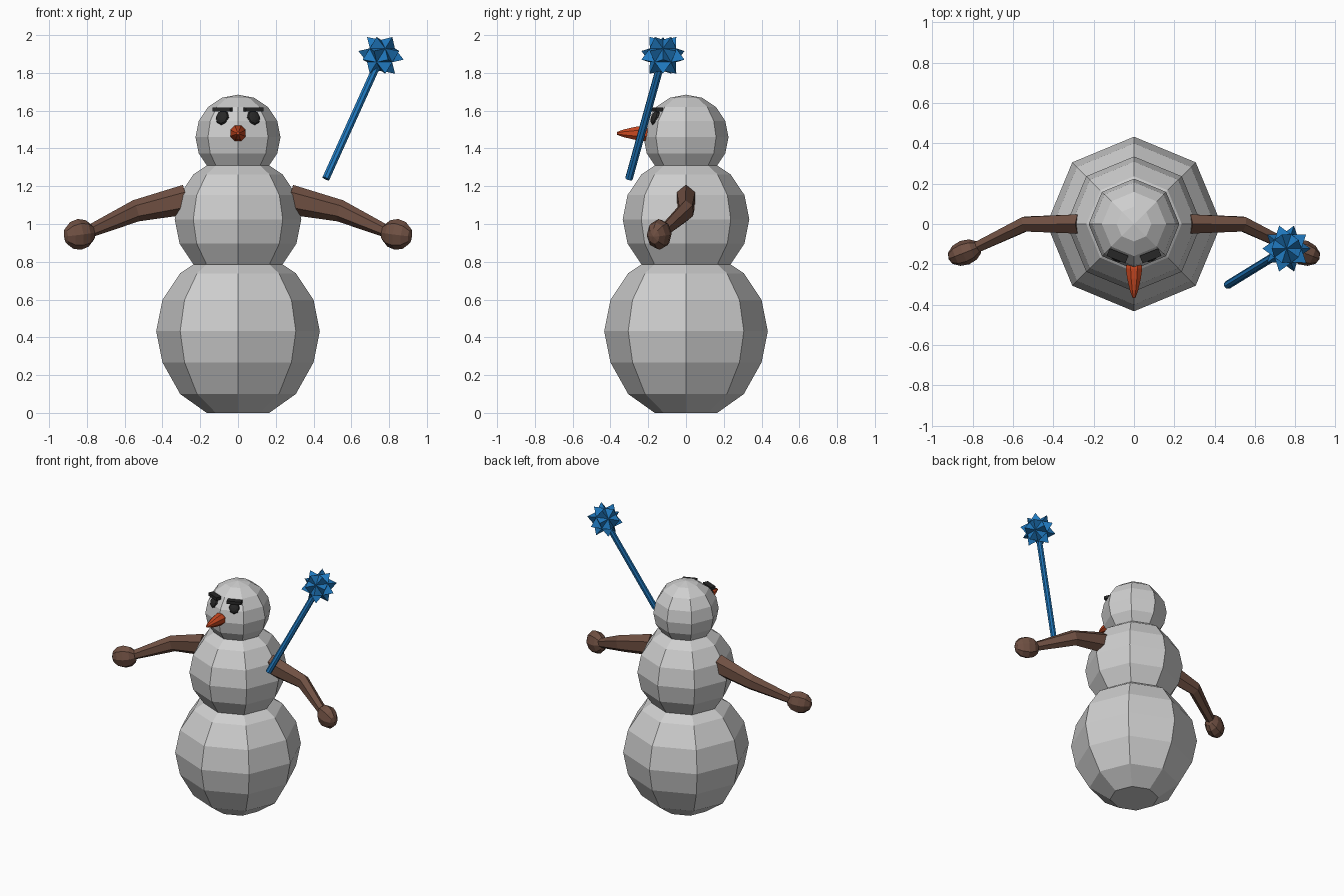
import bpy, bmesh, math
from mathutils import Vector, Matrix

if "Cube" in bpy.data.objects:
    bpy.data.objects.remove(bpy.data.objects["Cube"])


def material(name, rgb):
    m = bpy.data.materials.new(name)
    m.diffuse_color = (*rgb, 1)
    m.use_nodes = True
    m.node_tree.nodes["Principled BSDF"].inputs["Base Color"].default_value = m.diffuse_color
    return m


SNOW = material("snow white", (0.62, 0.62, 0.62))
WOOD = material("branch brown", (0.16, 0.08, 0.055))
BLUE = material("ice blue", (0.014, 0.19, 0.52))
ORANGE = material("carrot orange", (0.58, 0.065, 0.015))
BLACK = material("coal black", (0.02, 0.02, 0.02))


def finish(name, bm, mat):
    bmesh.ops.recalc_face_normals(bm, faces=bm.faces)
    me = bpy.data.meshes.new(name)
    bm.to_mesh(me)
    bm.free()
    me.materials.append(mat)
    ob = bpy.data.objects.new(name, me)
    bpy.context.collection.objects.link(ob)
    return ob


def mirror_x(ob):
    ob.modifiers.new("Mirror", 'MIRROR')


def loft(name, rings, mat):
    """Skin a list of vertex rings and cap both ends."""
    bm = bmesh.new()
    loops = [[bm.verts.new(p) for p in r] for r in rings]
    n = len(loops[0])
    for a, b in zip(loops, loops[1:]):
        for i in range(n):
            j = (i + 1) % n
            bm.faces.new((a[i], a[j], b[j], b[i]))
    bm.faces.new(loops[0])
    bm.faces.new(loops[-1])
    return finish(name, bm, mat)


def ring(center, axis, up, side_r, up_r, n):
    """Elliptical ring of n points around axis."""
    axis = Vector(axis).normalized()
    side = axis.cross(Vector(up)).normalized()
    top = side.cross(axis)
    return [Vector(center) + side * side_r * math.cos(t) + top * up_r * math.sin(t)
            for t in (2 * math.pi * (i + 0.5) / n for i in range(n))]


def ellipsoid(name, center, axis, radii, seg, rows, mat):
    """Low-poly ball whose pole points along axis."""
    bm = bmesh.new()
    bmesh.ops.create_uvsphere(bm, u_segments=seg, v_segments=rows, radius=1)
    rot = Vector(axis).to_track_quat('Z', 'Y').to_matrix().to_4x4()
    bm.transform(Matrix.Translation(center) @ rot @ Matrix.Diagonal((*radii, 1)))
    return finish(name, bm, mat)


# Snow balls
for name, z, r in (("lower_body", 0.433, 0.433), ("middle_body", 1.025, 0.335), ("head", 1.46, 0.225)):
    ob = ellipsoid(name, (0, 0, z), (0, 0, 1), (r, r, r), 8, 8, SNOW)
    if name == "lower_body":
        # Flattened foot
        bm = bmesh.new()
        bm.from_mesh(ob.data)
        for v in bm.verts:
            if v.co.z < 0.06:
                v.co.z = 0
            elif v.co.z < 0.2:
                v.co.z = 0.1
        bm.to_mesh(ob.data)
        bm.free()

# Bent arms, mirrored
up = (0, 0, 1)
mirror_x(loft("arms", [
    ring((0.27, 0, 1.13), (1, 0, -0.28), up, 0.055, 0.08, 6),
    ring((0.54, 0, 1.07), (1, -0.22, -0.3), up, 0.042, 0.058, 6),
    ring((0.80, -0.125, 0.955), (1, -0.45, -0.4), up, 0.03, 0.032, 6)], WOOD))
mirror_x(ellipsoid("hands", (0.84, -0.142, 0.945), (0.9, -0.35, -0.12),
                   (0.062, 0.082, 0.088), 8, 6, WOOD))

# Carrot nose
loft("nose", [ring((0, y, 1.48), (0, -1, 0), up, r, r, 8)
              for y, r in ((-0.18, 0.035), (-0.22, 0.044), (-0.27, 0.037), (-0.33, 0.022), (-0.366, 0.008))],
     ORANGE)

# Eyes and slanted brows, mirrored
mirror_x(ellipsoid("eyes", (0.083, -0.162, 1.563), (0.36, -0.85, 0.35),
                   (0.038, 0.042, 0.02), 8, 6, BLACK))
bm = bmesh.new()
bmesh.ops.create_cube(bm, size=1)
bm.transform(Matrix.Translation((0.082, -0.158, 1.607)) @ Matrix.Rotation(math.radians(22), 4, 'Z')
             @ Matrix.Diagonal((0.10, 0.04, 0.022, 1)))
mirror_x(finish("brows", bm, BLACK))

# Floating staff
foot, tip = Vector((0.465, -0.302, 1.24)), Vector((0.745, -0.13, 1.86))
loft("staff", [ring(p, tip - foot, (0, 1, 0), 0.021, 0.021, 8) for p in (foot, tip)], BLUE)

# Spiked staff head
bm = bmesh.new()
bmesh.ops.create_icosphere(bm, subdivisions=1, radius=0.082)
spikes = bmesh.ops.poke(bm, faces=bm.faces[:])["verts"]
for v in spikes:
    v.co = v.co.normalized() * 0.122
bm.transform(Matrix.Translation((0.757, -0.122, 1.893)))
finish("staff_head", bm, BLUE)
